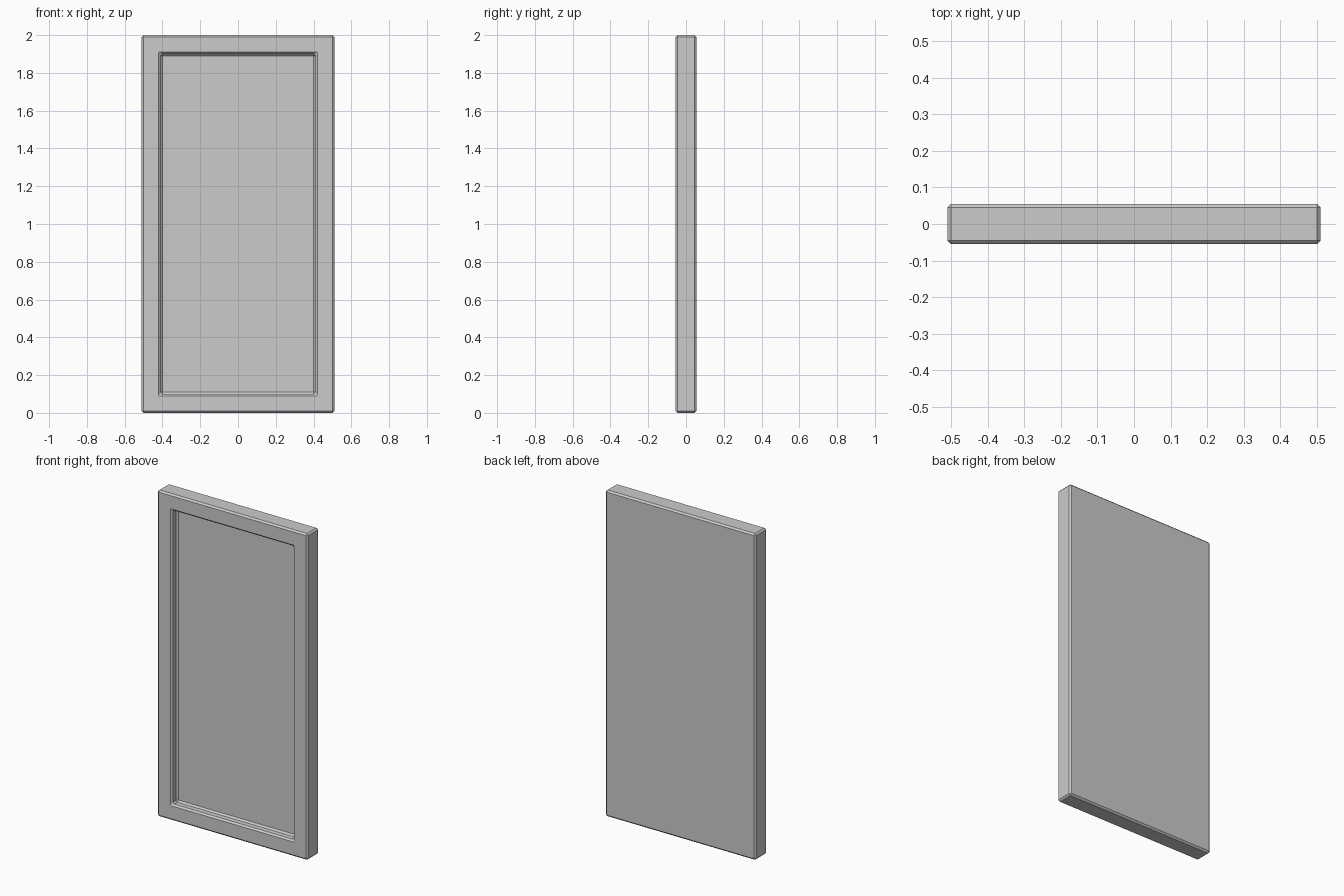
import bpy, bmesh
from mathutils import Vector

if "Cube" in bpy.data.objects:
    bpy.data.objects.remove(bpy.data.objects["Cube"])

WIDTH, DEPTH, HEIGHT = 1.02, 0.11, 2.0
FRAME, RECESS, BEVEL = 0.10, 0.05, 0.01

# Solid slab
bm = bmesh.new()
bmesh.ops.create_cube(bm, size=1)
for v in bm.verts:
    v.co = Vector((v.co.x * WIDTH, v.co.y * DEPTH, (v.co.z + 0.5) * HEIGHT))
bm.normal_update()

# Recessed front panel inside a raised border
front = min(bm.faces, key=lambda f: f.calc_center_median().y)
bmesh.ops.inset_region(bm, faces=[front], thickness=FRAME, use_even_offset=True)
floor = bmesh.ops.extrude_discrete_faces(bm, faces=[front])["faces"][0]
bmesh.ops.translate(bm, verts=floor.verts, vec=(0, RECESS, 0))
bm.normal_update()

# Flat chamfers on every sharp edge, inside and out
sharp = [e for e in bm.edges if e.calc_face_angle(0) > 0.5]
bmesh.ops.bevel(bm, geom=sharp, offset=BEVEL, offset_type='OFFSET',
                segments=1, profile=0.5, affect='EDGES')
bmesh.ops.recalc_face_normals(bm, faces=bm.faces)

mesh = bpy.data.meshes.new("recessed_panel")
bm.to_mesh(mesh)
bm.free()
bpy.context.collection.objects.link(bpy.data.objects.new("recessed_panel", mesh))
